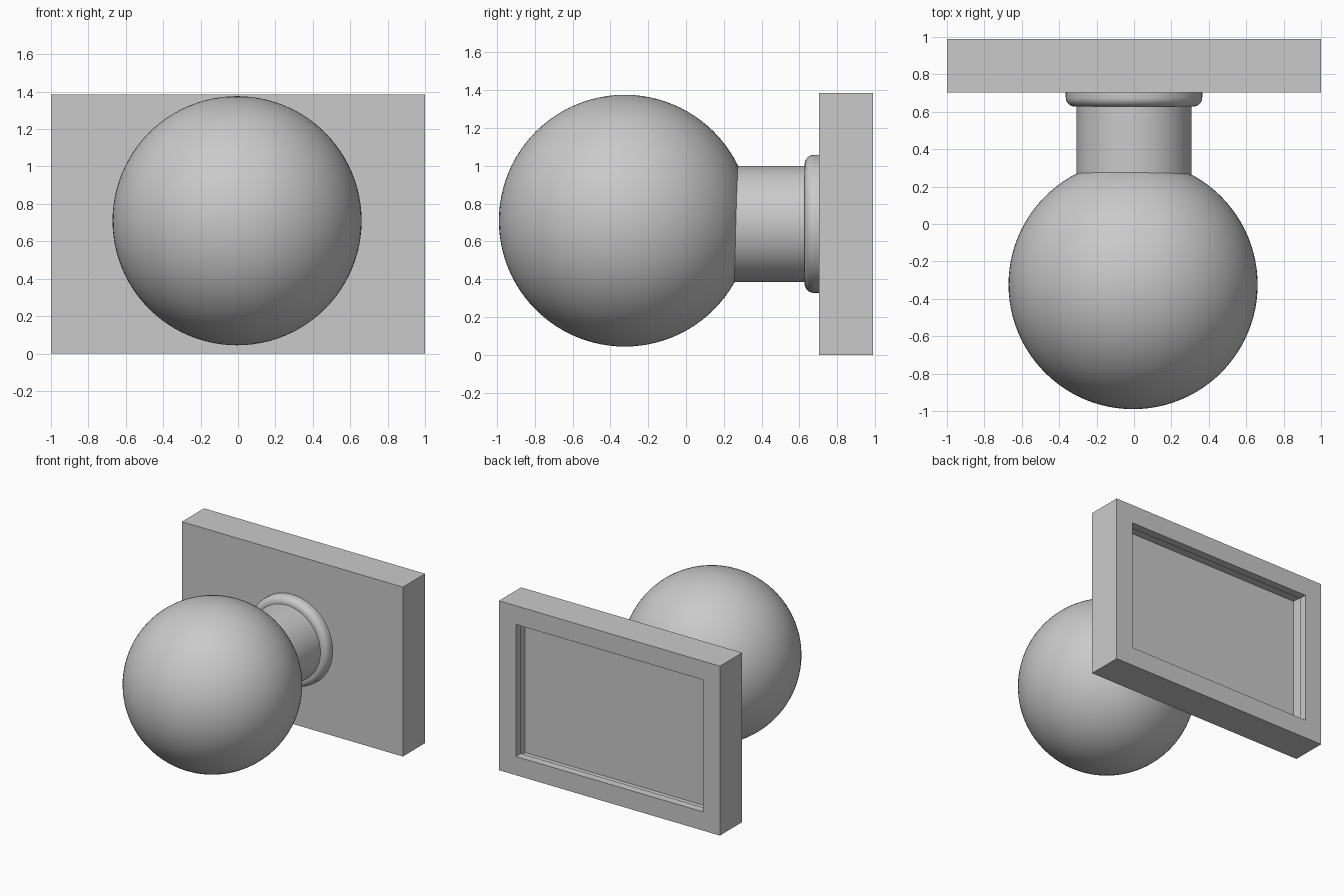
import bpy, bmesh
from math import cos, sin, pi, radians, copysign
from mathutils import Matrix

cube = bpy.data.objects.get("Cube")
if cube:
    bpy.data.objects.remove(cube, do_unlink=True)

# Single plain grey
grey = bpy.data.materials.new("plain_grey")
grey.use_nodes = True
colour = (0.59, 0.59, 0.59, 1)
grey.diffuse_color = colour
grey.node_tree.nodes["Principled BSDF"].inputs["Base Color"].default_value = colour

AXIS_Z = 0.693  # height of the neck axis and plate centre


def add_part(name, bm, smooth=True):
    bmesh.ops.recalc_face_normals(bm, faces=bm.faces)
    mesh = bpy.data.meshes.new(name)
    bm.to_mesh(mesh)
    bm.free()
    mesh.materials.append(grey)
    obj = bpy.data.objects.new(name, mesh)
    bpy.context.collection.objects.link(obj)
    if smooth:
        bpy.ops.object.select_all(action='DESELECT')
        obj.select_set(True)
        bpy.context.view_layer.objects.active = obj
        bpy.ops.object.shade_smooth_by_angle(angle=radians(35))
    return obj


def lathe(name, profile, steps=96):
    """Revolve (radius, y) points around the neck axis."""
    bm = bmesh.new()
    verts = [bm.verts.new((r, y, AXIS_Z)) for r, y in profile]
    edges = [bm.edges.new(pair) for pair in zip(verts, verts[1:])]
    bmesh.ops.spin(bm, geom=verts + edges, cent=(0, 0, AXIS_Z), axis=(0, 1, 0),
                   angle=2 * pi, steps=steps, use_merge=True)
    bmesh.ops.remove_doubles(bm, verts=bm.verts, dist=1e-5)
    return add_part(name, bm)


# Wall plate: the back opens through a lip into a wider pocket
bm = bmesh.new()
bmesh.ops.create_cube(bm, size=1, matrix=Matrix.Translation((0, 0.8465, AXIS_Z))
                      @ Matrix.Diagonal((2, 0.287, 2 * AXIS_Z, 1)))
bm.normal_update()
back = max(bm.faces, key=lambda f: f.normal.y)
for grow, depth in ((-0.153, 0), (0, 0.065), (0.07, 0), (0, 0.155)):
    back = bmesh.ops.extrude_discrete_faces(bm, faces=[back])["faces"][0]
    for v in back.verts:
        v.co.x += copysign(grow, v.co.x * grow)
        v.co.z += copysign(grow, (v.co.z - AXIS_Z) * grow)
        v.co.y -= depth
add_part("wall_plate", bm, smooth=False)

# Neck, running from just inside the ball to the plate
lathe("neck", [(0, 0.25), (0.307, 0.25), (0.307, 0.708), (0, 0.708)])

# Collar with a rounded front edge
ROUND = 0.05
curve = [(0.315 + ROUND * sin(a), 0.627 + ROUND * (1 - cos(a)))
         for a in (i * pi / 16 for i in range(9))]
lathe("collar", [(0.3, 0.627)] + curve + [(0.365, 0.708), (0.3, 0.708)])

# Ball
bm = bmesh.new()
bmesh.ops.create_uvsphere(bm, u_segments=96, v_segments=48, radius=0.666,
                          matrix=Matrix.Translation((-0.005, -0.324, 0.71)))
add_part("ball", bm)
